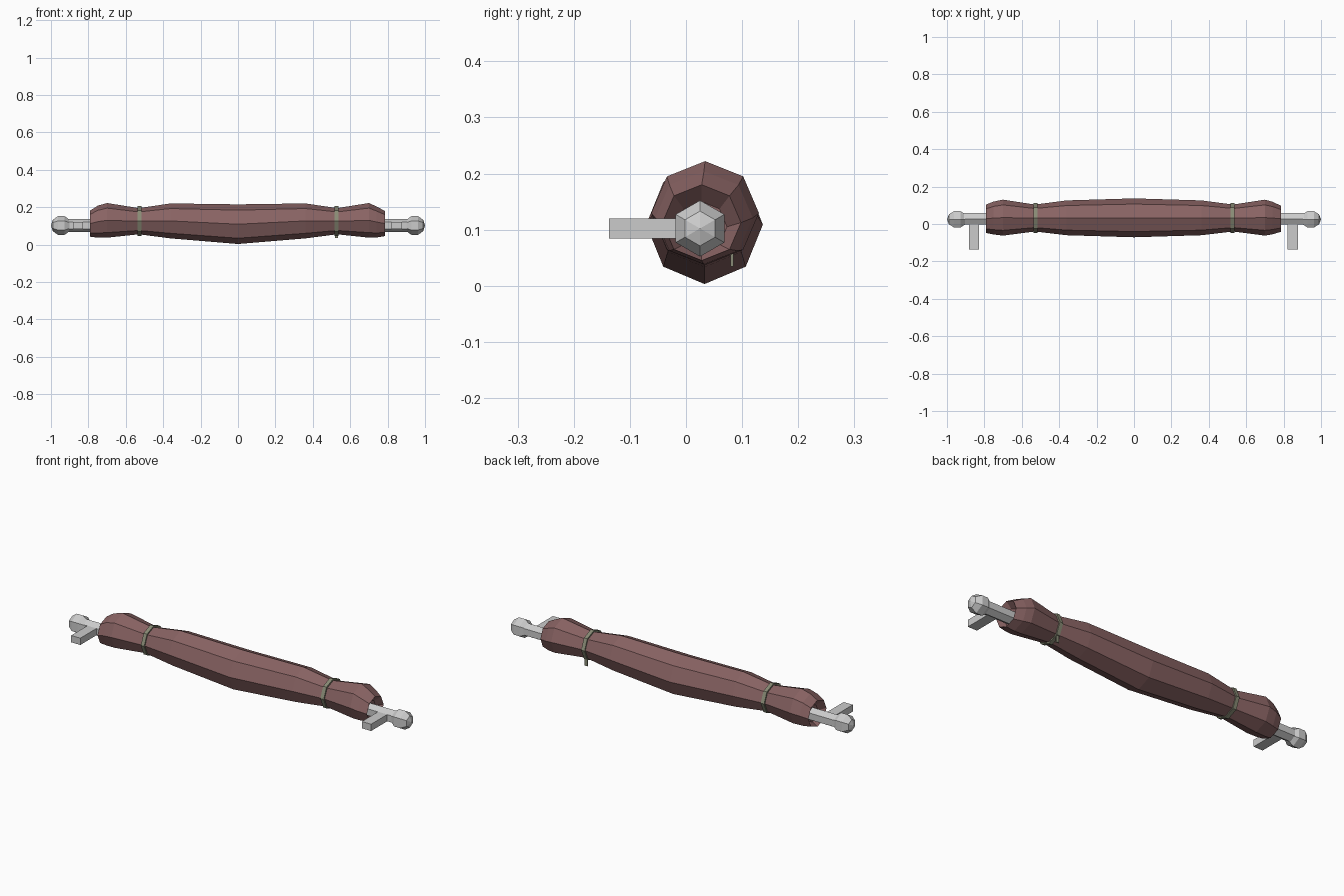
import bpy
from math import sin, cos, pi

if "Cube" in bpy.data.objects:
    bpy.data.objects.remove(bpy.data.objects["Cube"])

def material(name, rgb):
    m = bpy.data.materials.new(name)
    m.diffuse_color = (*rgb, 1)
    m.use_nodes = True
    m.node_tree.nodes["Principled BSDF"].inputs["Base Color"].default_value = m.diffuse_color
    return m

def loft(name, rings, sides, mat=None, closed=False):
    """Skin elliptical rings (x, centre y, centre z, radius y, radius z) along x."""
    verts, faces = [], []
    for x, cy, cz, ry, rz in rings:
        for i in range(sides):
            a = 2 * pi * i / sides
            verts.append((x, cy + ry * sin(a), cz + rz * cos(a)))
    n = len(rings)
    for r in range(n if closed else n - 1):
        p, q = r * sides, (r + 1) % n * sides
        for i in range(sides):
            j = (i + 1) % sides
            faces.append((p + i, p + j, q + j, q + i))
    if not closed:
        faces.append(tuple(reversed(range(sides))))
        faces.append(tuple(range((n - 1) * sides, n * sides)))
    me = bpy.data.meshes.new(name)
    me.from_pydata(verts, [], faces)
    ob = bpy.data.objects.new(name, me)
    bpy.context.collection.objects.link(ob)
    if mat:
        me.materials.append(mat)
    # make normals consistent
    import bmesh
    bm = bmesh.new()
    bm.from_mesh(me)
    bmesh.ops.recalc_face_normals(bm, faces=bm.faces)
    bm.to_mesh(me)
    bm.free()
    return ob

def box(name, lo, hi, mat=None):
    bpy.ops.mesh.primitive_cube_add(size=1, location=[(a + b) / 2 for a, b in zip(lo, hi)])
    ob = bpy.context.object
    ob.name = name
    ob.scale = [b - a for a, b in zip(lo, hi)]
    if mat:
        ob.data.materials.append(mat)

cloth = material("cloth", (0.25, 0.125, 0.125))
cord = material("cord", (0.25, 0.26, 0.18))
Y, Z = 0.025, 0.102

# hexagonal rod
loft("rod", [(-0.93, Y + .003, Z, .035, .035), (0.93, Y + .003, Z, .035, .035)], 6)

# rolled cloth: x, y centre, top z, bottom z, y radius; recessed ends
profile = [(-.76, .028, .150, .060, .045), (-.79, .028, .182, .042, .076),
           (-.75, .032, .208, .037, .088), (-.70, .034, .222, .037, .096),
           (-.53, .032, .195, .055, .072), (-.36, .033, .220, .033, .093),
           (0, .033, .215, .003, .104), (.36, .033, .220, .033, .093),
           (.53, .032, .195, .055, .072), (.70, .034, .222, .037, .096),
           (.74, .032, .204, .038, .087), (.785, .028, .180, .045, .070),
           (.755, .028, .150, .060, .045)]
loft("rolled_cloth", [(x, y, (t + b) / 2, r, (t - b) / 2) for x, y, t, b, r in profile], 8, cloth)

for s, side in ((-1, "left"), (1, "right")):
    # faceted finial ball
    loft("finial_" + side,
         [(s * .945 - .055 * cos(a), Y, Z, .0526 * sin(a) + 1e-4, .0526 * sin(a) + 1e-4)
          for a in [pi * k / 5 for k in range(6)]], 6)
    # wall bracket
    c = s * .852 - .003
    box("bracket_" + side, (c - .027, -.137, .084), (c + .027, .03, .12))
    # cord tie around the narrow part
    x = s * .526
    loft("tie_" + side, [(x + dx, .032, .126, .070 + d, .069 + d)
                         for dx, d in ((-.01, 0), (-.01, .010), (.01, .010), (.01, 0))],
         8, cord, closed=True)

# loose end of the right tie
box("tie_tail", (.518, .079, .034), (.534, .085, .085), cord)
